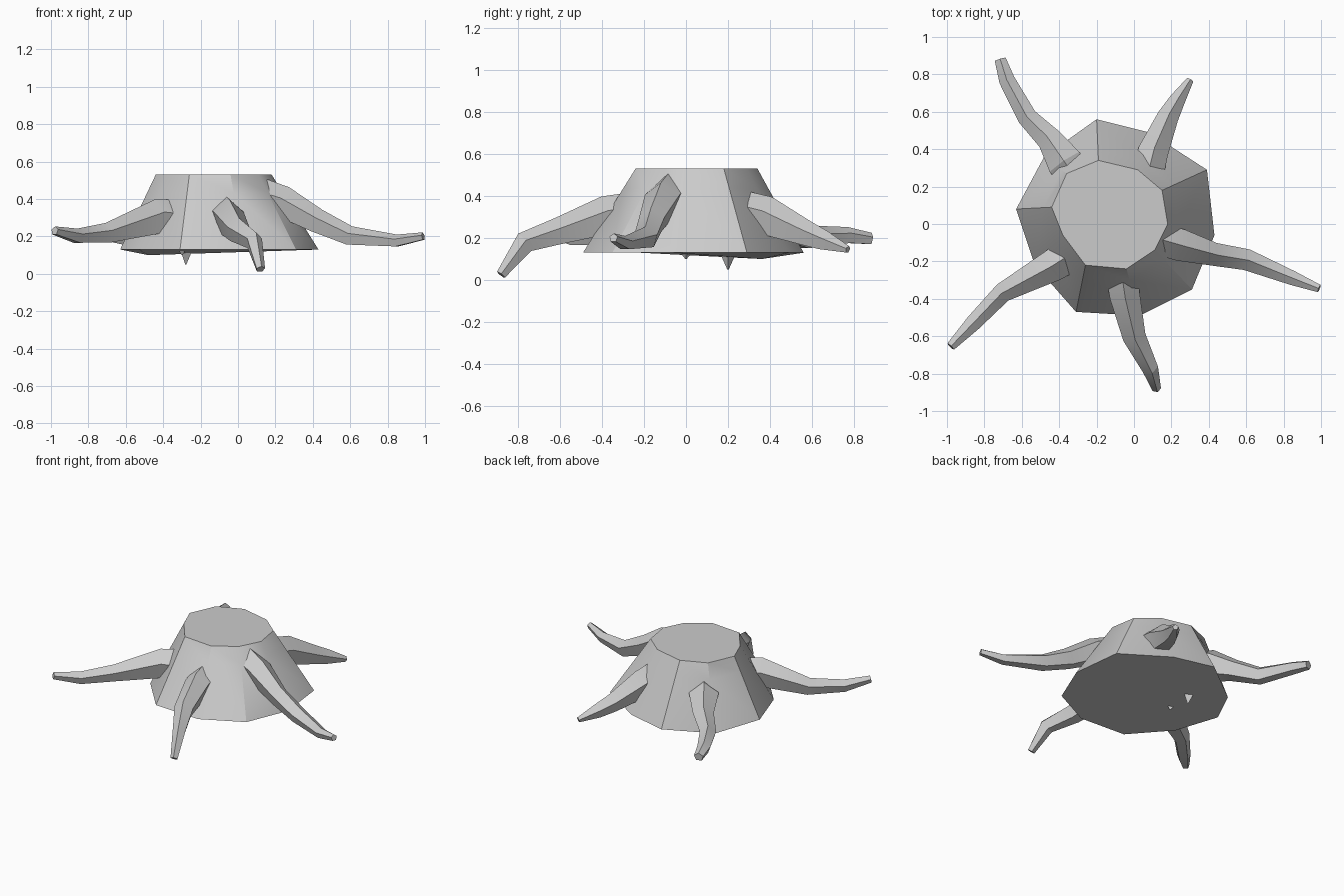
import bpy, bmesh, math
from mathutils import Vector

if "Cube" in bpy.data.objects:
    bpy.data.objects.remove(bpy.data.objects["Cube"], do_unlink=True)

grey = bpy.data.materials.new("weathered_grey")
grey.use_nodes = True
COLOUR = (0.6, 0.6, 0.6, 1)
grey.diffuse_color = COLOUR
grey.node_tree.nodes["Principled BSDF"].inputs["Base Color"].default_value = COLOUR


def loft(name, rings):
    """Skin a closed solid through rings of equal size."""
    bm = bmesh.new()
    loops = [[bm.verts.new(p) for p in ring] for ring in rings]
    count = len(loops[0])
    for low, high in zip(loops, loops[1:]):
        for i in range(count):
            j = (i + 1) % count
            bm.faces.new((low[i], low[j], high[j], high[i]))
    bm.faces.new(loops[0])
    bm.faces.new(loops[-1])
    bmesh.ops.recalc_face_normals(bm, faces=bm.faces)
    mesh = bpy.data.meshes.new(name)
    bm.to_mesh(mesh)
    bm.free()
    mesh.materials.append(grey)
    obj = bpy.data.objects.new(name, mesh)
    bpy.context.collection.objects.link(obj)
    bpy.ops.object.select_all(action="DESELECT")
    obj.select_set(True)
    bpy.context.view_layer.objects.active = obj
    bpy.ops.object.shade_smooth_by_angle(angle=math.radians(30))
    return obj


def root(name, sections, sides=5):
    """Tapered bent root; each section is x, y, z, half width, half height."""
    points = [Vector(s[:3]) for s in sections]
    rings = []
    for i, (centre, section) in enumerate(zip(points, sections)):
        along = (points[min(i + 1, len(points) - 1)] - points[max(i - 1, 0)]).normalized()
        side = along.cross(Vector((0, 0, 1))).normalized()
        up = side.cross(along)
        angles = [math.tau * k / sides + math.pi / 2 for k in range(sides)]
        rings.append([centre + side * math.cos(a) * section[3] + up * math.sin(a) * section[4]
                      for a in angles])
    return loft(name, rings)


# Stump: irregular ten-sided flare with a steeper band below the cut
top = [(-.19, .34), (.02, .29), (.15, .18), (.18, 0), (.11, -.14),
       (-.04, -.24), (-.26, -.22), (-.38, -.06), (-.44, .09), (-.36, .27)]
foot = [(-.2, .56), (.08, .49), (.39, .29), (.43, -.06), (.31, -.35),
        (.03, -.49), (-.31, -.47), (-.53, -.22), (-.63, .08), (-.48, .36)]
top_ring = [Vector((x, y, .53)) for x, y in top]
foot_ring = [Vector((x, y, .13)) for x, y in foot]
foot_ring[-1].z = .1
band = [t.lerp(f, .24) for t, f in zip(top_ring, foot_ring)]
loft("stump", [foot_ring, band, top_ring])

# Five spreading roots
root("front_root", [(-.07, -.24, .32, .09, .1), (-.05, -.38, .3, .085, .1),
                    (0, -.6, .23, .065, .07), (.085, -.77, .175, .045, .055),
                    (.12, -.88, .025, .025, .025)])
root("left_root", [(.1, -.07, .42, .09, .1), (.24, -.11, .38, .09, .09),
                   (.42, -.16, .28, .065, .07), (.6, -.19, .2, .06, .055),
                   (.85, -.29, .175, .04, .035), (.99, -.345, .2, .022, .022)])
root("back_left_root", [(.07, .25, .33, .09, .1), (.1, .38, .3, .085, .1),
                        (.18, .57, .22, .06, .065), (.23, .66, .185, .045, .05),
                        (.3, .77, .145, .02, .018)])
root("back_right_root", [(-.28, .2, .28, .1, .12), (-.37, .33, .31, .1, .11),
                         (-.45, .45, .25, .07, .075), (-.57, .57, .2, .055, .06),
                         (-.68, .77, .21, .045, .042), (-.715, .88, .195, .032, .03)])
root("right_root", [(-.32, -.15, .28, .1, .12), (-.43, -.22, .3, .09, .1),
                    (-.7, -.365, .215, .055, .058), (-.86, -.53, .2, .045, .042),
                    (-.98, -.655, .23, .026, .024)])

# Root ends poking out underneath
for name, x, y, tip, width in (("large_rootlet", -.28, .2, .05, .08),
                               ("small_rootlet", -.3, 0, .1, .09)):
    root(name, [(x - .01, y, .2, width, width), (x, y, tip, .004, .004)], 3)
